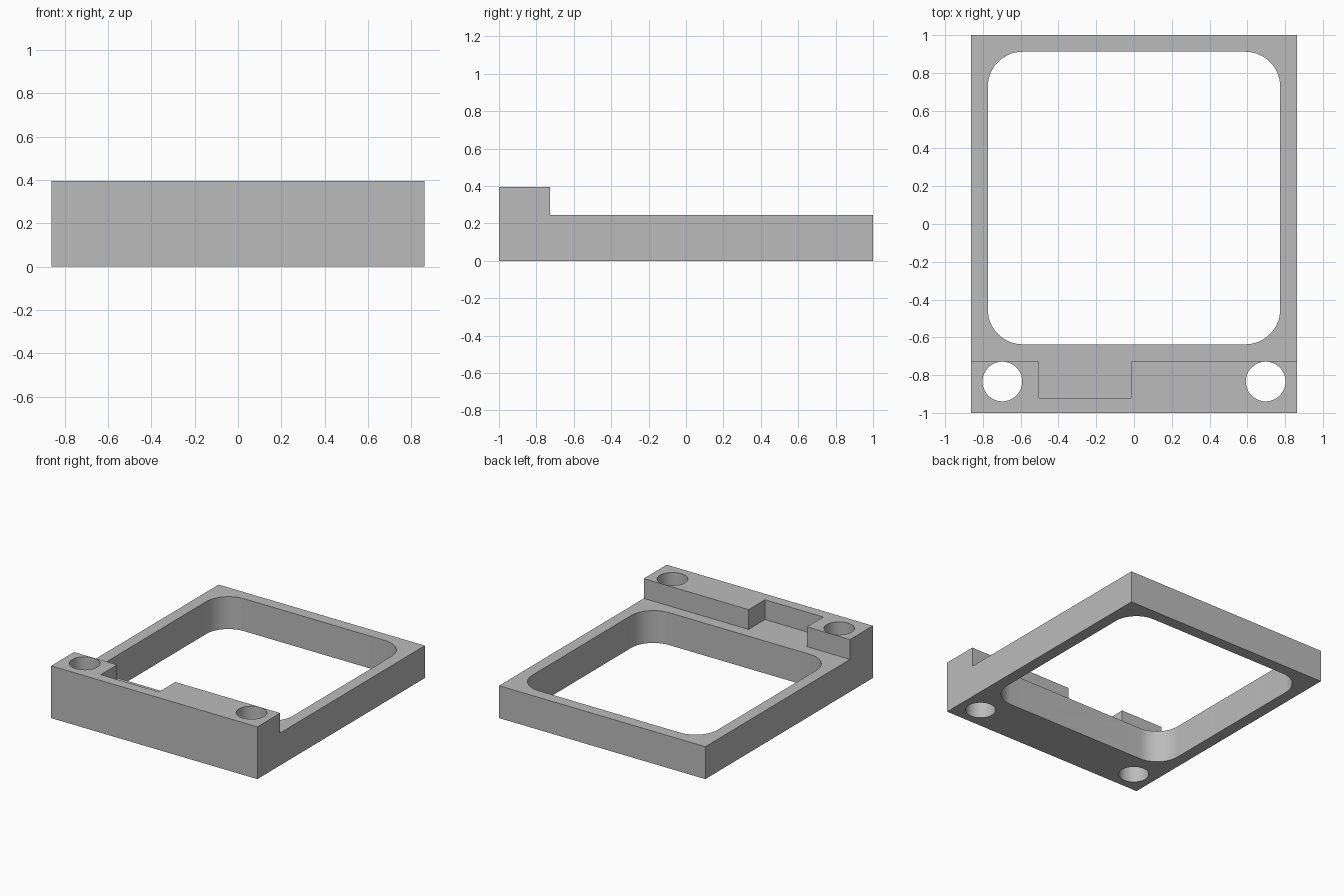
import bpy
import bmesh
from math import cos, sin, pi

# Main dimensions
HALF_W, HALF_L = 0.862, 1.0
BASE_H, RIDGE_H = 0.245, 0.395
RIDGE_Y = -0.727
HOLE_X, HOLE_Y, HOLE_R = 0.697, -0.834, 0.106

cube = bpy.data.objects.get("Cube")
if cube:
    bpy.data.objects.remove(cube, do_unlink=True)

grey = bpy.data.materials.new("plain grey")
grey.use_nodes = True
colour = (0.5, 0.5, 0.5, 1)
grey.diffuse_color = colour
grey.node_tree.nodes["Principled BSDF"].inputs["Base Color"].default_value = colour


def prism(name, outline, z0, z1):
    """Extrude a counter-clockwise plan outline from z0 to z1."""
    bm = bmesh.new()
    face = bm.faces.new([bm.verts.new((x, y, z0)) for x, y in outline])
    top = bmesh.ops.extrude_face_region(bm, geom=[face])["geom"]
    verts = [v for v in top if isinstance(v, bmesh.types.BMVert)]
    bmesh.ops.translate(bm, verts=verts, vec=(0, 0, z1 - z0))
    bmesh.ops.recalc_face_normals(bm, faces=bm.faces)
    mesh = bpy.data.meshes.new(name)
    bm.to_mesh(mesh)
    bm.free()
    mesh.materials.append(grey)
    obj = bpy.data.objects.new(name, mesh)
    bpy.context.collection.objects.link(obj)
    return obj


def rectangle(x0, x1, y0, y1):
    return [(x0, y0), (x1, y0), (x1, y1), (x0, y1)]


def arc(cx, cy, r, start, sweep, steps):
    angles = [start + sweep * i / steps for i in range(steps + 1)]
    return [(cx + r * cos(a), cy + r * sin(a)) for a in angles]


def rounded_rectangle(x0, x1, y0, y1, r):
    centres = rectangle(x0 + r, x1 - r, y0 + r, y1 - r)
    return [p for i, (cx, cy) in enumerate(centres)
            for p in arc(cx, cy, r, pi + i * pi / 2, pi / 2, 16)]


frame = prism("frame", rectangle(-HALF_W, HALF_W, -HALF_L, HALF_L), 0, RIDGE_H)

# Step behind the front ridge, with the notch joined to it
step = [(-1, RIDGE_Y), (-0.502, RIDGE_Y), (-0.502, -0.922), (-0.015, -0.922),
        (-0.015, RIDGE_Y), (1, RIDGE_Y), (1, 1.1), (-1, 1.1)]
cutters = [prism("step_cutter", step, BASE_H, 0.6)]

# Large rounded opening
opening = rounded_rectangle(-0.774, 0.774, -0.637, 0.912, 0.185)
cutters.append(prism("opening_cutter", opening, -0.1, 0.6))

# Two through holes, kept just inside the ridge wall
for side, label in ((1, "left"), (-1, "right")):
    circle = arc(side * HOLE_X, HOLE_Y, HOLE_R - 0.001, 0, 2 * pi, 64)[:-1]
    cutters.append(prism(label + "_hole_cutter", circle, -0.1, 0.6))

bpy.ops.object.select_all(action="DESELECT")
frame.select_set(True)
bpy.context.view_layer.objects.active = frame
for cutter in cutters:
    cutter.hide_render = True
    cut = frame.modifiers.new("cut", "BOOLEAN")
    cut.operation = "DIFFERENCE"
    cut.solver = "EXACT"
    cut.object = cutter
    bpy.ops.object.modifier_apply(modifier=cut.name)
    bpy.data.objects.remove(cutter, do_unlink=True)

bpy.ops.object.shade_smooth_by_angle(angle=pi / 6)
